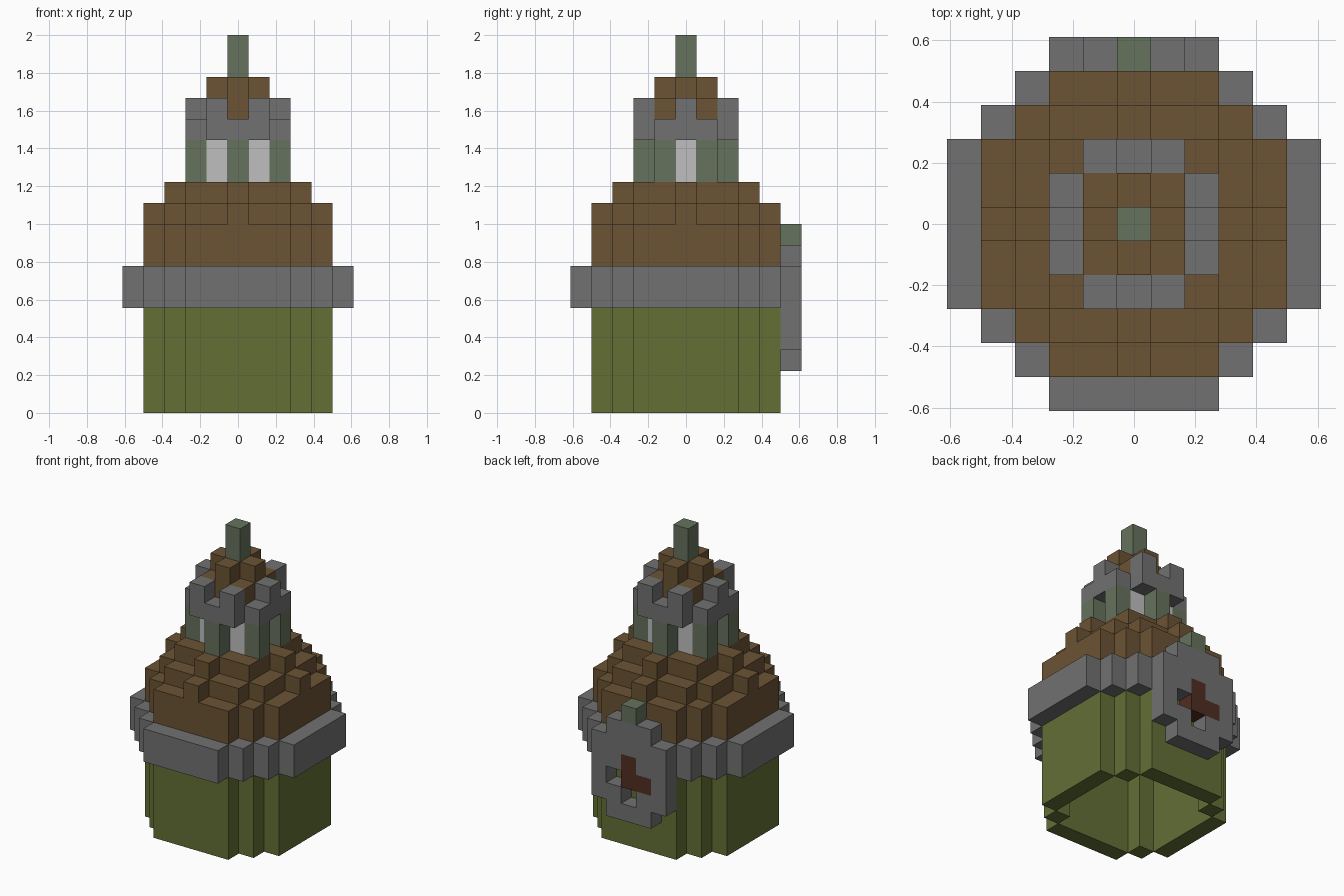
import bpy
import bmesh

if "Cube" in bpy.data.objects:
    bpy.data.objects.remove(bpy.data.objects["Cube"], do_unlink=True)

UNIT = 1 / 9  # edge length of one block


def srgb(*rgb):
    return tuple((c / 255 / 12.92) if c < 11 else ((c / 255 + 0.055) / 1.055) ** 2.4
                 for c in rgb) + (1.0,)


def material(name, colour):
    mat = bpy.data.materials.new(name)
    mat.use_nodes = True
    mat.diffuse_color = colour
    bsdf = next(n for n in mat.node_tree.nodes if n.type == 'BSDF_PRINCIPLED')
    bsdf.inputs["Base Color"].default_value = colour
    bsdf.inputs["Roughness"].default_value = 0.9
    return mat


OLIVE = material("olive_green", srgb(99, 111, 53))
STONE = material("stone_grey", srgb(113, 113, 113))
WOOD = material("roof_brown", srgb(107, 83, 52))
SAGE = material("sage_green", srgb(102, 114, 93))
PALE = material("pale_grey", srgb(190, 191, 190))
RUST = material("dark_rust", srgb(80, 45, 32))


def disc(radius_sq, layers, hole_sq=-1):
    """Blocks of a round plate, or a ring when a hole is given."""
    span = range(-6, 7)
    return {(x, y, z) for x in span for y in span for z in layers
            if hole_sq < x * x + y * y <= radius_sq}


def columns(spots, layers):
    return {(x, y, z) for x, y in spots for z in layers}


def build(name, cells, mat):
    """Make one mesh from the outer faces of a set of blocks."""
    bm = bmesh.new()
    verts = {}

    def corner(p):
        if p not in verts:
            verts[p] = bm.verts.new(((p[0] - 0.5) * UNIT, (p[1] - 0.5) * UNIT, p[2] * UNIT))
        return verts[p]

    for cell in sorted(cells):
        for axis in range(3):
            b, c = (axis + 1) % 3, (axis + 2) % 3
            for side in (0, 1):
                near = list(cell)
                near[axis] += 2 * side - 1
                if tuple(near) in cells:
                    continue
                quad = []
                for db, dc in ((0, 0), (1, 0), (1, 1), (0, 1)):
                    p = list(cell)
                    p[axis] += side
                    p[b] += db
                    p[c] += dc
                    quad.append(corner(tuple(p)))
                bm.faces.new(quad if side else quad[::-1])
    # merge flat neighbouring faces
    bmesh.ops.dissolve_limit(bm, angle_limit=0.01, verts=bm.verts[:], edges=bm.edges[:])
    mesh = bpy.data.meshes.new(name)
    bm.to_mesh(mesh)
    bm.free()
    mesh.materials.append(mat)
    obj = bpy.data.objects.new(name, mesh)
    bpy.context.collection.objects.link(obj)


# Hollow round base and the belt around it
build("base_wall", disc(20, range(0, 7), 13), OLIVE)
build("belt", disc(29, (5, 6), 20), STONE)

# Stepped lower roof, hollow underneath
lower_roof = disc(20, (7, 8), 13) | disc(16, (9,), 9) | disc(9, (10,))
build("lower_roof", lower_roof, WOOD)

# Lantern room: pale core, six pillars
build("lantern_core", {(x, y, z) for x in (-1, 0, 1) for y in (-1, 0, 1) for z in (11, 12)}, PALE)
pillars = [(x, y) for x in (-2, 2) for y in (-1, 1)] + [(0, -2), (0, 2)]
build("lantern_pillars", columns(pillars, (11, 12)), SAGE)

# Parapet ring with six merlons set between the pillars
merlons = [(x, y) for x in (-1, 1) for y in (-2, 2)] + [(-2, 0), (2, 0)]
build("parapet", disc(5, (13,), 2) | columns(merlons, (14,)), STONE)

# Upper roof and spire
build("upper_roof", disc(2, (13, 14)) | disc(1, (15,)), WOOD)
build("spire", columns([(0, 0)], (16, 17)), SAGE)

# Clock on the back: rounded plate with a cross-shaped recess
plate = {(x, 5, z) for x in range(-2, 3) for z in range(2, 8)
         if abs(x) < 2 or 3 <= z <= 6}
recess = {(x, 5, z) for x, _, z in plate if abs(x) + abs(z - 4) <= 1}
build("clock_plate", plate - recess, STONE)
build("clock_hands", {(0, 5, 4), (0, 5, 5), (-1, 5, 4)}, RUST)
build("clock_finial", {(0, 5, 8)}, SAGE)

# Open the belt where the clock recess passes through it
belt = bpy.data.objects["belt"]
bpy.data.objects.remove(belt, do_unlink=True)
build("belt", disc(29, (5, 6), 20) - plate, STONE)
